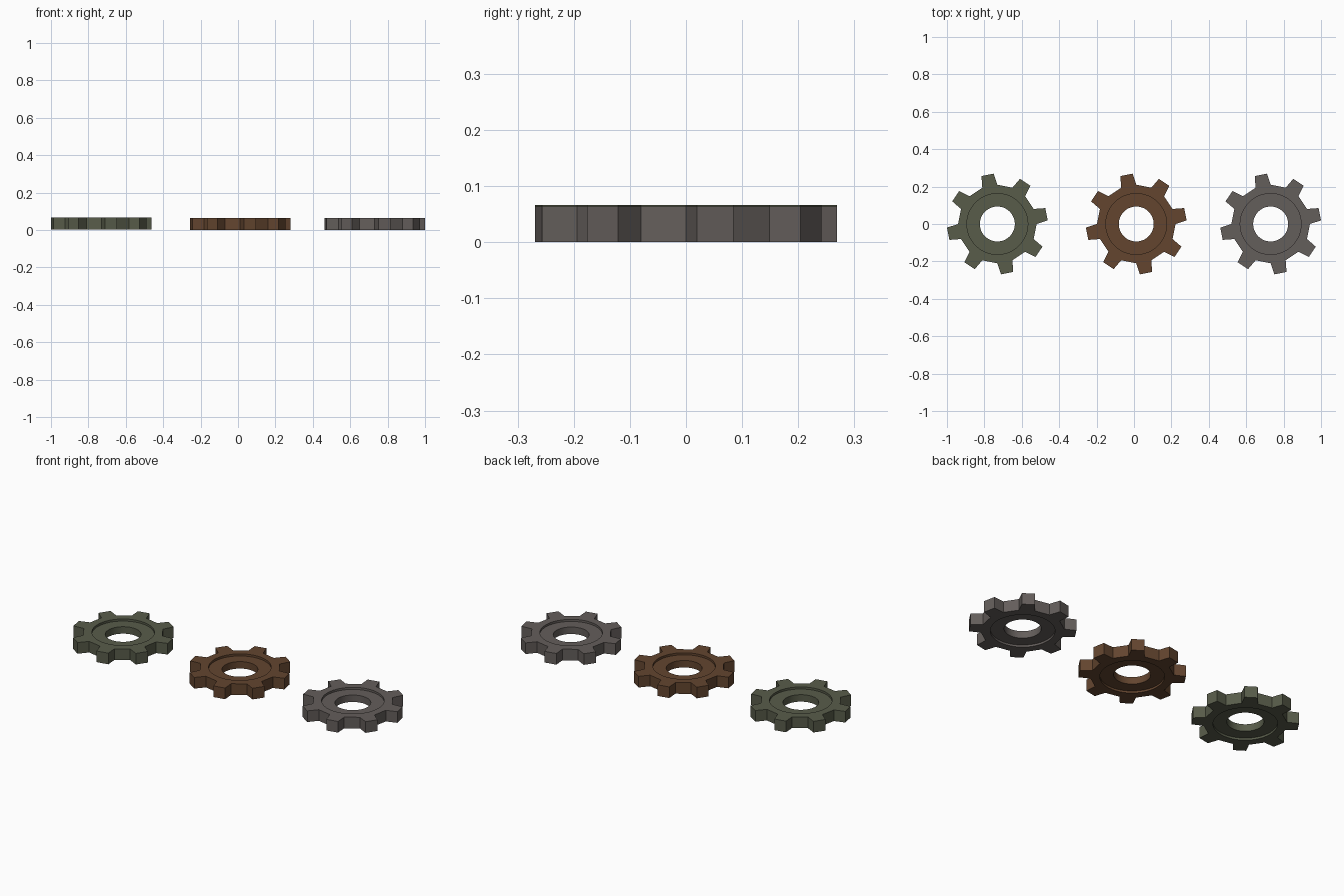
import bpy, bmesh, math

if "Cube" in bpy.data.objects:
    bpy.data.objects.remove(bpy.data.objects["Cube"])

TEETH = 8
H = 0.064          # gear thickness
DEPTH = 0.012      # recess depth on both sides
R_ROOT, R_TIP = 0.21, 0.27
R_RECESS, R_HOLE = 0.163, 0.0935
PITCH = 2 * math.pi / TEETH


def srgb(c):
    return tuple(((v / 255 + 0.055) / 1.055) ** 2.4 for v in c) + (1.0,)


def polar(r, a):
    return (r * math.cos(a), r * math.sin(a))


def outline():
    # six points per tooth: root, tip, tip, root, and two on the straight gap
    pts = []
    half = math.radians(7.1)
    for i in range(TEETH):
        a = i * PITCH
        mid = a + PITCH / 4
        p, q = polar(R_ROOT, a + PITCH / 2), polar(R_ROOT, a + PITCH)
        pts += [polar(R_ROOT, a), polar(R_TIP, mid - half),
                polar(R_TIP, mid + half), p]
        for t in (1 / 3, 2 / 3):
            pts.append((p[0] + (q[0] - p[0]) * t, p[1] + (q[1] - p[1]) * t))
    return pts


def ring(r):
    n = TEETH * 6
    return [polar(r, 2 * math.pi * i / n) for i in range(n)]


def gear(name, x, z, mat):
    bm = bmesh.new()
    # closed loop of cross-section rings: rim, recess, bore, recess, rim
    section = [(outline(), H), (ring(R_RECESS), H), (ring(R_RECESS), H - DEPTH),
               (ring(R_HOLE), H - DEPTH), (ring(R_HOLE), DEPTH),
               (ring(R_RECESS), DEPTH), (ring(R_RECESS), 0), (outline(), 0)]
    loops = [[bm.verts.new((px, py, zz)) for px, py in pts] for pts, zz in section]
    n = TEETH * 6
    for k, lo in enumerate(loops):
        nx = loops[(k + 1) % len(loops)]
        for i in range(n):
            j = (i + 1) % n
            f = bm.faces.new((lo[i], lo[j], nx[j], nx[i]))
            f.smooth = k in (1, 3, 5)   # round walls only
    bmesh.ops.recalc_face_normals(bm, faces=bm.faces)
    for e in bm.edges:
        if len(e.link_faces) == 2 and e.calc_face_angle(0) > math.radians(30):
            e.smooth = False
    me = bpy.data.meshes.new(name)
    bm.to_mesh(me)
    bm.free()
    me.materials.append(mat)
    ob = bpy.data.objects.new(name, me)
    ob.location = (x, 0, z)
    bpy.context.collection.objects.link(ob)


# three matching gears in different metals
for label, x, z, col in (("green", -0.7306, 0.002, (88, 92, 74)),
                         ("rust_brown", 0.012, 0.0, (99, 69, 47)),
                         ("steel_grey", 0.7306, 0.0, (100, 94, 91))):
    m = bpy.data.materials.new(label + "_metal")
    m.diffuse_color = srgb(col)
    m.use_nodes = True
    m.node_tree.nodes["Principled BSDF"].inputs["Base Color"].default_value = m.diffuse_color
    gear(label + "_gear", x, z, m)
